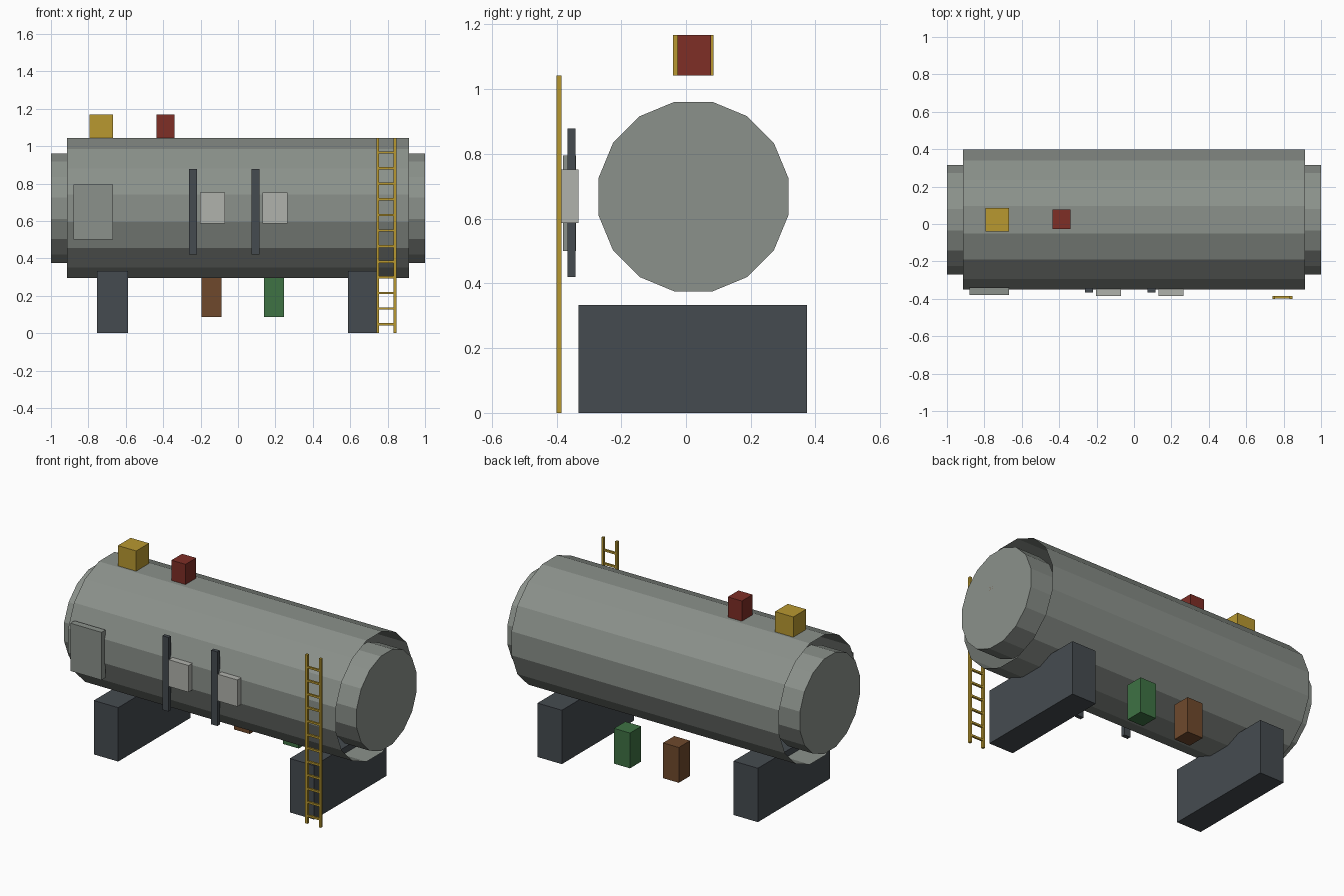
import bpy, bmesh
from math import pi, cos
from mathutils import Matrix

cube = bpy.data.objects.get("Cube")
if cube:
    bpy.data.objects.remove(cube, do_unlink=True)


def make_material(name, rgb):
    """Flat colour given as 0-255 display values, stored as linear."""
    lin = [((c / 255 + 0.055) / 1.055) ** 2.4 for c in rgb] + [1.0]
    m = bpy.data.materials.new(name)
    m.use_nodes = True
    m.diffuse_color = lin
    m.node_tree.nodes["Principled BSDF"].inputs["Base Color"].default_value = lin
    return m


STEEL = make_material("steel grey", (139, 145, 139))
PALE = make_material("pale grey", (176, 178, 172))
SLATE = make_material("dark slate", (69, 75, 80))
YELLOW = make_material("safety yellow", (184, 152, 48))
RED = make_material("dark red", (126, 46, 38))
BROWN = make_material("rust brown", (111, 73, 44))
GREEN = make_material("valve green", (62, 114, 68))

AXIS_Y, AXIS_Z, SIDES = 0.023, 0.668, 16


def finish(name, bm, mat):
    mesh = bpy.data.meshes.new(name)
    bm.to_mesh(mesh)
    bm.free()
    mesh.materials.append(mat)
    obj = bpy.data.objects.new(name, mesh)
    bpy.context.collection.objects.link(obj)
    return obj


def add_box(bm, x, y, z):
    """Box between the (low, high) pairs on each axis."""
    spans = (x, y, z)
    mid = [(a + b) / 2 for a, b in spans]
    size = [b - a for a, b in spans]
    bmesh.ops.create_cube(bm, size=1, matrix=Matrix.Translation(mid) @ Matrix.Diagonal((*size, 1)))


def box(name, mat, x, y, z):
    bm = bmesh.new()
    add_box(bm, x, y, z)
    return finish(name, bm, mat)


def drum(name, mat, x, apothem, capped):
    """Faceted cylinder along x with a flat facet on top."""
    bm = bmesh.new()
    radius = apothem / cos(pi / SIDES)
    turn = Matrix.Rotation(pi / 2, 4, 'Y') @ Matrix.Rotation(pi / SIDES, 4, 'Z')
    place = Matrix.Translation(((x[0] + x[1]) / 2, AXIS_Y, AXIS_Z)) @ turn
    bmesh.ops.create_cone(bm, cap_ends=capped, segments=SIDES, radius1=radius,
                          radius2=radius, depth=x[1] - x[0], matrix=place)
    return finish(name, bm, mat)


# Tank shell (open tube) and the narrower closed ends
drum("tank_shell", STEEL, (-0.915, 0.915), 0.374, False)
for side, x in (("left", (0.83, 1.0)), ("right", (-1.0, -0.83))):
    drum(side + "_end_cap", STEEL, x, 0.293, True)

# Saddle supports
for side, cx in (("left", 0.67), ("right", -0.67)):
    box(side + "_support", SLATE, (cx - 0.083, cx + 0.083), (-0.332, 0.374), (0, 0.333))

# Boxes on the roof
box("yellow_roof_box", YELLOW, (-0.793, -0.668), (-0.04, 0.085), (1.043, 1.168))
box("red_roof_box", RED, (-0.436, -0.34), (-0.027, 0.077), (1.043, 1.168))

# Outlets hanging under the back edge
box("brown_outlet", BROWN, (-0.196, -0.088), (0.24, 0.35), (0.085, 0.303))
box("green_outlet", GREEN, (0.138, 0.247), (0.24, 0.35), (0.085, 0.303))

# Front hatch, straps and control boxes
box("hatch", STEEL, (-0.88, -0.667), (-0.38, -0.34), (0.5, 0.795))
for i, x in enumerate((-0.24, 0.094)):
    box(f"strap_{i + 1}", SLATE, (x - 0.021, x + 0.021), (-0.366, -0.342), (0.42, 0.878))
    box(f"control_box_{i + 1}", PALE, (x + 0.036, x + 0.171), (-0.385, -0.332), (0.587, 0.752))

# Plate flush with the left end
box("end_plate", BROWN, (0.995, 1.0), (-0.035, 0.085), (0.74, 0.84))

# Ladder: two rails and evenly spaced rungs
bm = bmesh.new()
for x in (0.747, 0.84):
    add_box(bm, (x - 0.0075, x + 0.0075), (-0.4, -0.384), (0, 1.043))
for i in range(12):
    z = 0.048 + i * 0.0834
    add_box(bm, (0.75, 0.837), (-0.398, -0.386), (z - 0.006, z + 0.006))
finish("ladder", bm, YELLOW)
